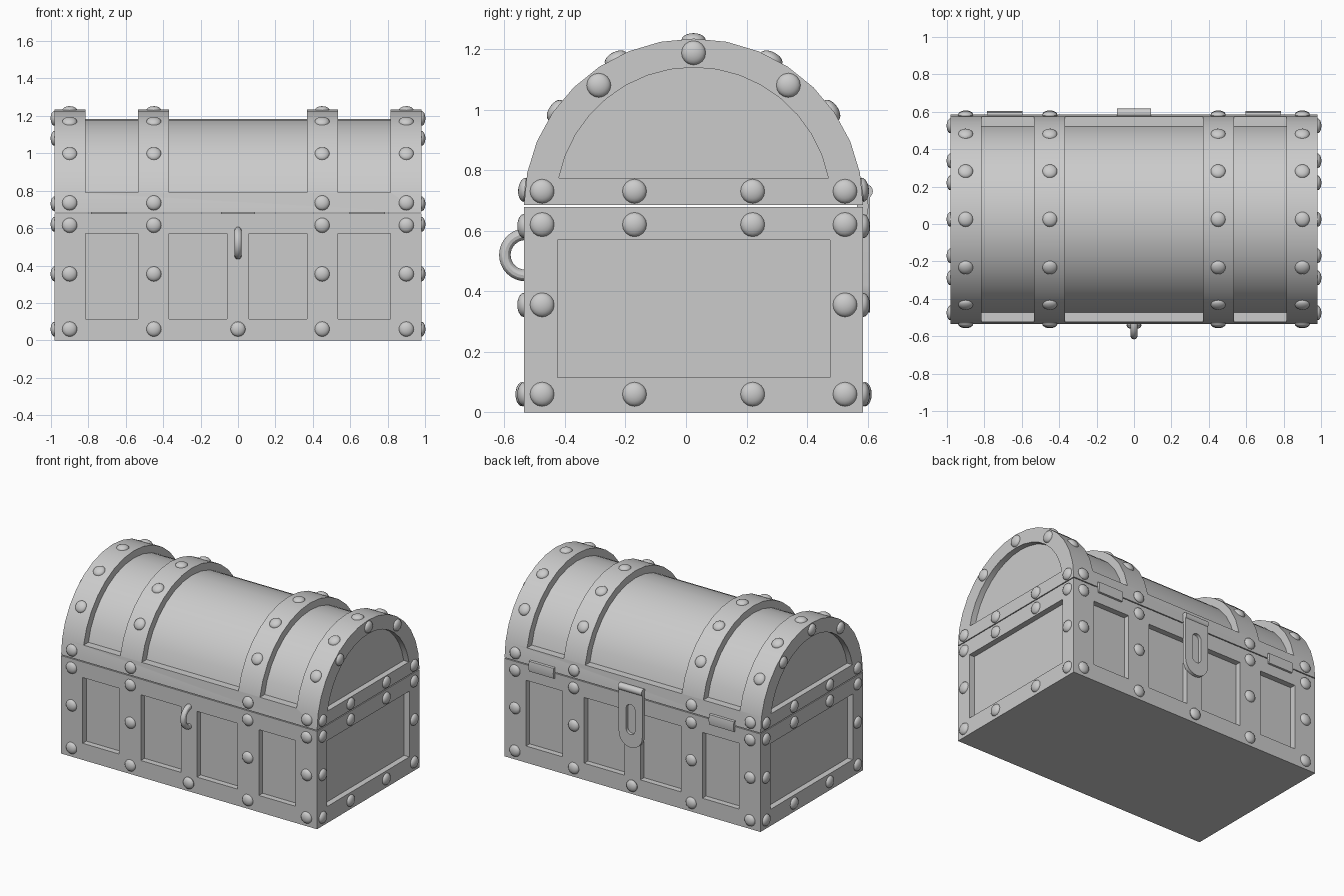
import bpy, bmesh
from math import sin, cos, pi, radians
from mathutils import Vector, Matrix

if "Cube" in bpy.data.objects:
    bpy.data.objects.remove(bpy.data.objects["Cube"])

CY, CZ, R = 0.025, 0.684, 0.55      # lid arc centre and radius
HW, HX, DEEP = 0.56, 0.98, 0.04     # half depth, half length, panel depth


def prism(bm, pts, axis, a, b):
    """Extrude a 2D outline along x (pts are y,z) or y (pts are x,z)."""
    at = lambda p, t: (t, p[0], p[1]) if axis == 'x' else (p[0], t, p[1])
    lo = [bm.verts.new(at(p, a)) for p in pts]
    hi = [bm.verts.new(at(p, b)) for p in pts]
    n = len(pts)
    faces = [bm.faces.new(lo), bm.faces.new(hi[::-1])]
    for i in range(n):
        j = (i + 1) % n
        faces.append(bm.faces.new((lo[j], lo[i], hi[i], hi[j])))
    bmesh.ops.recalc_face_normals(bm, faces=faces)


def rect(u0, u1, v0, v1):
    return [(u0, v0), (u1, v0), (u1, v1), (u0, v1)]


def arc(rw, rh, start=0.0, n=16):
    return [(CY + rw * cos(start + (pi - 2 * start) * i / n),
             CZ + rh * sin(start + (pi - 2 * start) * i / n)) for i in range(n + 1)]


def finish(name, bm):
    me = bpy.data.meshes.new(name)
    bm.to_mesh(me)
    bm.free()
    ob = bpy.data.objects.new(name, me)
    bpy.context.collection.objects.link(ob)
    return ob


def activate(ob):
    bpy.ops.object.select_all(action='DESELECT')
    ob.select_set(True)
    bpy.context.view_layer.objects.active = ob


def smooth(ob):
    activate(ob)
    bpy.ops.object.shade_smooth_by_angle(angle=radians(30))


def cut(ob, bm):
    cutter = finish("cutter", bm)
    cutter.hide_render = True
    mod = ob.modifiers.new("cut", 'BOOLEAN')
    mod.operation, mod.solver, mod.object = 'DIFFERENCE', 'EXACT', cutter
    activate(ob)
    bpy.ops.object.modifier_apply(modifier=mod.name)
    bpy.data.objects.remove(cutter)


# Base box with sunk panels on all four sides
bm = bmesh.new()
prism(bm, rect(CY - HW, CY + HW, 0, 0.678), 'x', -HX, HX)
base = finish("chest_base", bm)
bm = bmesh.new()
for s in (-1, 1):
    for x0, x1 in ((0.06, 0.37), (0.535, 0.815)):
        outline = rect(s * x0, s * x1, 0.115, 0.57)
        for t in (-1, 1):
            prism(bm, outline, 'y', CY + t * (HW - DEEP), CY + t * (HW + 0.1))
    prism(bm, rect(-0.425, 0.475, 0.115, 0.57), 'x', s * (HX - DEEP), s * (HX + 0.1))
cut(base, bm)

# Barrel lid with sunk panels between the bands and at the ends
bm = bmesh.new()
prism(bm, arc(HW, R), 'x', -HX, HX)
lid = finish("barrel_lid", bm)
bm = bmesh.new()
lip = 0.79
inner = [p for p in arc(HW - 0.05, R - 0.05) if p[1] > lip + 0.02]
half = 0.497
ring = ([(CY + half, lip)] + inner + [(CY - half, lip), (CY - 0.8, lip),
        (CY - 0.8, 1.5), (CY + 0.8, 1.5), (CY + 0.8, lip)])
for x0, x1 in ((-0.815, -0.535), (-0.37, 0.37), (0.535, 0.815)):
    prism(bm, ring, 'x', x0, x1)
for s in (-1, 1):
    prism(bm, arc(0.454, 0.455, 0.2), 'x', s * (HX - DEEP), s * (HX + 0.1))
cut(lid, bm)
smooth(lid)

# Domed rivets
bm = bmesh.new()


def rivet(pos, normal):
    m = (Matrix.Translation(pos) @ Vector(normal).to_track_quat('Z', 'Y').to_matrix().to_4x4()
         @ Matrix.Diagonal((1, 1, 0.55, 1)))
    bmesh.ops.create_uvsphere(bm, u_segments=16, v_segments=10, radius=0.04, matrix=m)


for x in (-0.9, -0.45, 0.45, 0.9):
    for t in (-1, 1):
        for z in (0.06, 0.355, 0.615, 0.735):
            rivet((x, CY + t * (HW - 0.003 * (z > 0.7)), z), (0, t, 0.1 * (z > 0.7)))
    for a in (-55, -27.5, 0, 27.5, 55):
        sa, ca = sin(radians(a)), cos(radians(a))
        rivet((x, CY + (HW - 0.004) * sa, CZ + (R - 0.004) * ca), (0, sa, ca))
for t in (-1, 1):
    rivet((0, CY + t * (HW + 0.006), 0.06), (0, t, 0))
for s in (-1, 1):
    for y in (-0.475, -0.17, 0.22, 0.525):
        for z in (0.06, 0.62, 0.73):
            rivet((s * HX, y, z), (s, 0, 0))
    for y, z in ((-0.475, 0.355), (0.525, 0.355), (0.025, 1.187), (-0.288, 1.08), (0.338, 1.08)):
        rivet((s * HX, y, z), (s, 0, 0))
smooth(finish("rivets", bm))

# Front lock ring
bpy.ops.mesh.primitive_torus_add(major_segments=32, minor_segments=12, major_radius=0.068,
                                 minor_radius=0.019, location=(0, -0.53, 0.52),
                                 rotation=(0, pi / 2, 0))
bpy.context.object.name = "lock_ring"
smooth(bpy.context.object)

# Hanging hasp on the back, with round end and slot
BACK = CY + HW
bm = bmesh.new()
end = [(0.09 * cos(pi + pi * i / 12), 0.42 + 0.09 * sin(pi + pi * i / 12)) for i in range(13)]
prism(bm, end + [(0.09, 0.74), (-0.09, 0.74)], 'y', BACK - 0.005, BACK + 0.022)
hasp = finish("hasp", bm)
bm = bmesh.new()
w = 0.034
slot = ([(w * cos(pi + pi * i / 10), 0.455 + w * sin(pi + pi * i / 10)) for i in range(11)] +
        [(w * cos(pi * i / 10), 0.595 + w * sin(pi * i / 10)) for i in range(11)])
prism(bm, slot, 'y', BACK - 0.1, BACK + 0.1)
cut(hasp, bm)
smooth(hasp)

# Hasp pivot roll and back hinges
bm = bmesh.new()
roll = [(BACK + 0.008 + 0.024 * cos(2 * pi * i / 16), 0.73 + 0.024 * sin(2 * pi * i / 16))
        for i in range(16)]
prism(bm, roll, 'x', -0.09, 0.09)
smooth(finish("hasp_pivot", bm))
bm = bmesh.new()
for s in (-1, 1):
    prism(bm, [(BACK - 0.02, 0.64), (BACK + 0.012, 0.645), (BACK + 0.018, 0.68),
               (BACK + 0.012, 0.715), (BACK - 0.02, 0.72)], 'x', s * 0.595, s * 0.785)
smooth(finish("back_hinges", bm))
